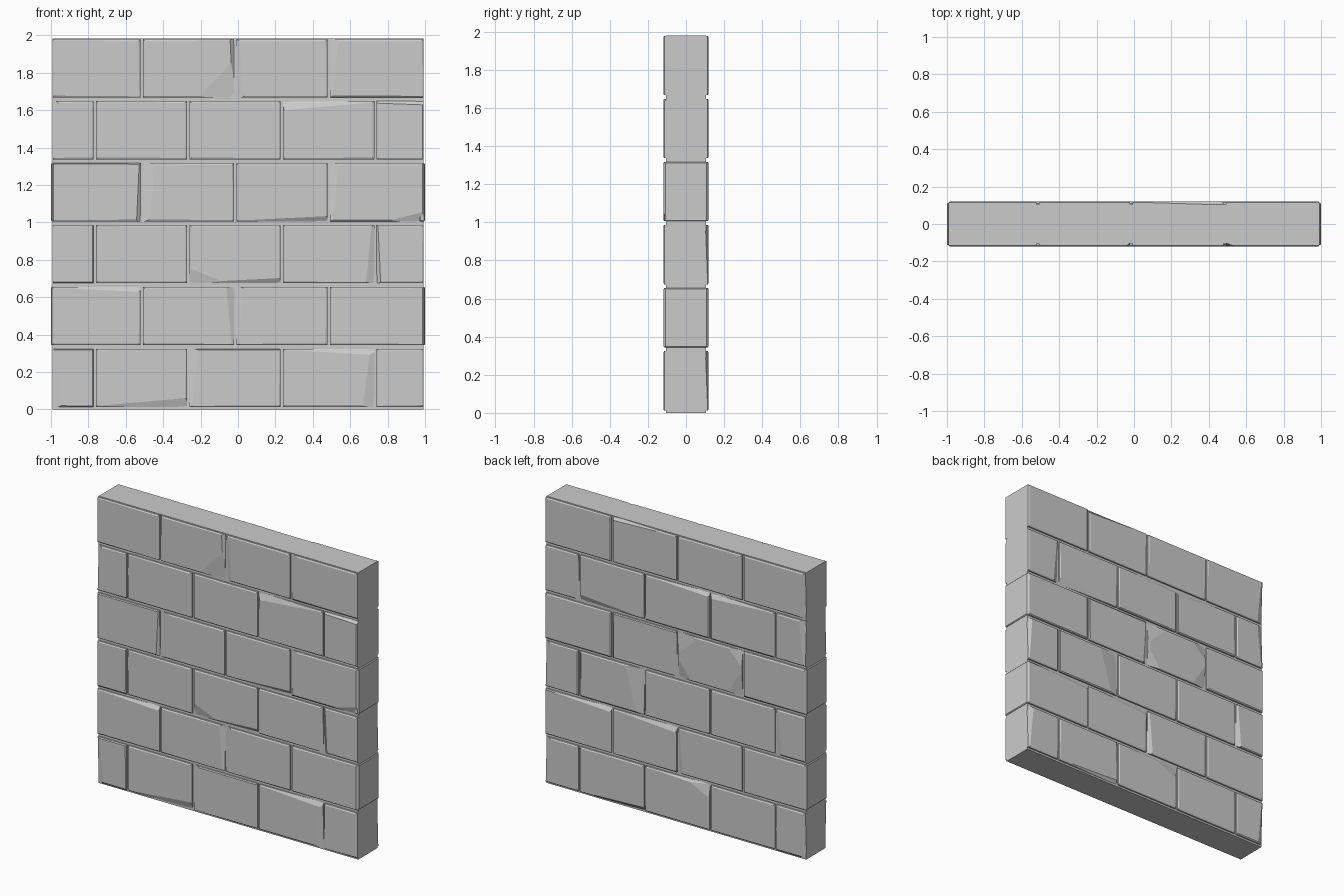
import bpy, bmesh, random
from mathutils import Vector

if "Cube" in bpy.data.objects:
    bpy.data.objects.remove(bpy.data.objects["Cube"])

random.seed(4)
CORE, FACE = 0.104, 0.119
COURSE, GAP, BRICK = 0.331, 0.013, 0.5

# main broken corners: (side, row, brick) -> (corner x, corner z, width, height)
CHIPS = {
    (-1, 5, 1): (1, -1, 0.19, 0.2),
    (-1, 3, 1): (-1, 1, 0.07, 0.6),
    (-1, 3, 3): (1, -1, 0.2, 0.05),
    (-1, 2, 2): (-1, -1, 0.2, 0.08),
    (-1, 0, 3): (1, -1, 0.06, 0.5),
    (1, 2, 3): (-1, 1, 0.14, 0.5),
    (1, 0, 2): (-1, 1, 0.18, 0.09),
}
SHATTERED = (1, 3, 1)  # back brick worn at every corner


def row_span(row):
    return row * COURSE + GAP, (row + 1) * COURSE - GAP / 2


def row_joints(row):
    shift = -0.015 if row % 2 else -0.265
    inner = [shift + BRICK * k for k in range(-2, 4)]
    return [-0.993] + [x for x in inner if abs(x) < 0.9] + [0.993]


def brick_chips(key):
    if key == SHATTERED:
        return [(u, w, random.uniform(0.1, 0.2), random.uniform(0.1, 0.18))
                for u in (-1, 1) for w in (-1, 1)]
    chips = [CHIPS[key]] if key in CHIPS else []
    # light wear: a long shallow slope along one edge
    u, w = random.choice((-1, 1)), random.choice((-1, 1))
    if random.random() < 0.45:
        chips.append((u, w, random.uniform(0.02, 0.05), 0.45))
    elif random.random() < 0.5:
        chips.append((u, w, 0.55, random.uniform(0.02, 0.05)))
    return chips


def finish(name, bm):
    bmesh.ops.recalc_face_normals(bm, faces=bm.faces)
    mesh = bpy.data.meshes.new(name)
    bm.to_mesh(mesh)
    bm.free()
    obj = bpy.data.objects.new(name, mesh)
    bpy.context.collection.objects.link(obj)


def add_block(name, lo, hi, bevel=0.0):
    bm = bmesh.new()
    bmesh.ops.create_cube(bm, size=1)
    lo, hi = Vector(lo), Vector(hi)
    for v in bm.verts:
        v.co = (lo + hi) / 2 + v.co * (hi - lo)
    if bevel:
        bmesh.ops.bevel(bm, geom=bm.edges[:], offset=bevel, segments=1, affect='EDGES')
    finish(name, bm)


def add_brick(side, row, i, x0, x1, z0, z1):
    # tapered slab with slightly uneven corners
    bm = bmesh.new()
    ends, tops = {-1: x0, 1: x1}, {-1: z0, 1: z1}
    loops = []
    for y, inset in ((CORE - 0.004, 0), (FACE - 0.005, 0), (FACE, 0.006)):
        loop = []
        for u, w in ((-1, -1), (1, -1), (1, 1), (-1, 1)):
            j = inset + random.uniform(0, 0.004) if inset else 0
            loop.append(bm.verts.new((ends[u] - u * j, side * y, tops[w] - w * j)))
        loops.append(loop)
    for a, b in zip(loops, loops[1:]):
        for k in range(4):
            n = (k + 1) % 4
            bm.faces.new((a[k], a[n], b[n], b[k]))
    bm.faces.new(loops[0])
    bm.faces.new(loops[-1])
    bmesh.ops.recalc_face_normals(bm, faces=bm.faces)
    # planar cuts at worn corners
    for u, w, dx, dz in brick_chips((side, row, i)):
        cx, cz = ends[u], tops[w]
        p = Vector((cx, side * (CORE - 0.002), cz))
        a = Vector((cx - u * dx, side * FACE, cz))
        b = Vector((cx, side * FACE, cz - w * dz))
        n = (a - p).cross(b - p)
        if n.y * side < 0:
            n.negate()
        cut = bmesh.ops.bisect_plane(bm, geom=bm.verts[:] + bm.edges[:] + bm.faces[:],
                                     plane_co=p, plane_no=n, clear_outer=True)
        edges = [e for e in cut['geom_cut'] if isinstance(e, bmesh.types.BMEdge)]
        bmesh.ops.holes_fill(bm, edges=edges)
    side_name = "front" if side < 0 else "back"
    finish(f"{side_name}_brick_row{row + 1}_{i + 1}", bm)


# mortar core
add_block("mortar_core", (-0.992, -CORE, 0), (0.992, CORE, 1.982))

# bricks on both faces
for side in (-1, 1):
    for row in range(6):
        xs = row_joints(row)
        z0, z1 = row_span(row)
        for i, (a, b) in enumerate(zip(xs, xs[1:])):
            x0 = a if i == 0 else a + GAP / 2
            x1 = b if i == len(xs) - 2 else b - GAP / 2
            add_brick(side, row, i, x0, x1, z0, z1)

# whole bricks that stand slightly proud at the wall ends
for row in (1, 3):
    z0, z1 = row_span(row)
    for s in (-1, 1):
        xa, xb = sorted((s * 0.97, s * 0.999))
        add_block(f"end_brick_row{row + 1}_{'right' if s > 0 else 'left'}",
                  (xa, -0.113, z0), (xb, 0.113, z1), 0.005)
